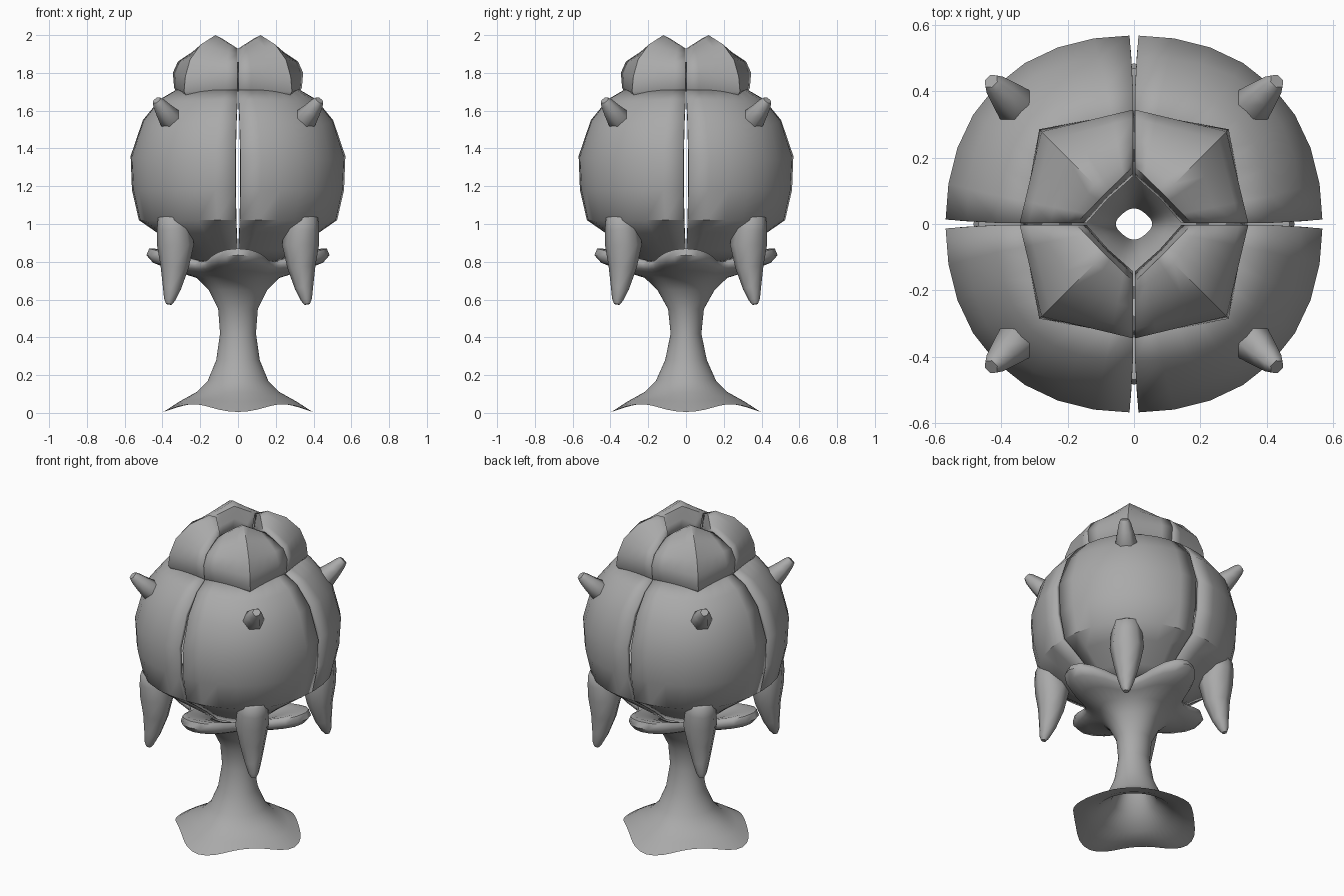
import bpy, bmesh, math
from mathutils import Vector, Matrix

if "Cube" in bpy.data.objects:
    bpy.data.objects.remove(bpy.data.objects["Cube"])

mat = bpy.data.materials.new("stone grey")
mat.diffuse_color = (0.4, 0.4, 0.4, 1)
mat.use_nodes = True
mat.node_tree.nodes["Principled BSDF"].inputs["Base Color"].default_value = mat.diffuse_color


def finish(name, bm, thick=0.0, angle=40):
    me = bpy.data.meshes.new(name)
    bm.to_mesh(me)
    bm.free()
    me.materials.append(mat)
    ob = bpy.data.objects.new(name, me)
    bpy.context.collection.objects.link(ob)
    if thick:
        m = ob.modifiers.new("shell", 'SOLIDIFY')
        m.thickness, m.offset = thick, -1
    bpy.context.view_layer.objects.active = ob
    ob.select_set(True)
    bpy.ops.object.shade_smooth_by_angle(angle=math.radians(angle))
    ob.select_set(False)
    return ob


def lobed_sheet(rings, start, sweep, steps, gap=lambda z: 0.0, closed=False,
                straight=False, power=1.0):
    """Loft rings of (axis radius, axis z, diagonal radius, diagonal z)."""
    bm = bmesh.new()
    rows = []
    mid = start + sweep / 2
    for ra, za, rd, zd in rings:
        row = []
        for j in range(steps if closed else steps + 1):
            a = start + sweep * j / steps
            if straight:
                # straight plan edges between axis and diagonal corners
                b = a % (math.pi / 2)
                b = min(b, math.pi / 2 - b)
                h = math.sqrt(.5)
                r = ra * rd * h / (rd * h * math.cos(b) + (ra - rd * h) * math.sin(b))
                w = 1 - r * math.sin(b) / (rd * h)
                z = zd + (za - zd) * w
            else:
                w = abs(math.cos(2 * a)) ** (2 * power)
                r, z = rd + (ra - rd) * w, zd + (za - zd) * w
            g = gap(z)
            gx = math.copysign(g, math.cos(mid))
            gy = math.copysign(g, math.sin(mid))
            row.append(bm.verts.new((r * math.cos(a) + gx, r * math.sin(a) + gy, z)))
        rows.append(row)
    for lo, hi in zip(rows, rows[1:] + (rows[:1] if closed else [])):
        for j in range(steps):
            k = (j + 1) % len(lo)
            bm.faces.new((lo[j], lo[k], hi[k], hi[j]))
    return bm


def horn(name, path, turn, sides=8):
    """Tapered tube along (distance out, z, radius), on the diagonal."""
    bm = bmesh.new()
    pts = [Vector((d, 0, z)) for d, z, _ in path]
    rows = []
    for i, (d, z, r) in enumerate(path):
        t = (pts[min(i + 1, len(pts) - 1)] - pts[max(i - 1, 0)]).normalized()
        side = Vector((0, 1, 0))
        up = t.cross(side)
        rows.append([bm.verts.new(pts[i] + r * (math.cos(b) * side + math.sin(b) * up))
                     for b in (2 * math.pi * j / sides for j in range(sides))])
    for lo, hi in zip(rows, rows[1:]):
        for j in range(sides):
            k = (j + 1) % sides
            bm.faces.new((lo[j], lo[k], hi[k], hi[j]))
    bm.faces.new(rows[0])
    bm.faces.new(rows[-1])
    bmesh.ops.recalc_face_normals(bm, faces=bm.faces)
    bmesh.ops.rotate(bm, verts=bm.verts, matrix=Matrix.Rotation(turn, 3, 'Z'))
    return finish(name, bm, angle=60)


# Hollow stem: flared foot, narrow waist, four leaf pads, then the inner lining
stem_outside = [(.395, .005, .34, .045), (.31, .06, .28, .07), (.22, .11, .22, .10),
                (.16, .17, .16, .17), (.115, .28, .115, .28), (.095, .42, .095, .42),
                (.105, .55, .105, .55), (.155, .65, .15, .65), (.22, .715, .19, .71),
                (.35, .755, .24, .74), (.45, .795, .27, .76), (.485, .835, .28, .78),
                (.47, .87, .275, .80)]
stem_inside = [(.44, .87, .25, .805), (.33, .83, .21, .785), (.20, .77, .16, .75),
               (.10, .62, .09, .62), (.055, .42, .05, .42), (.075, .28, .07, .28),
               (.13, .15, .13, .15), (.22, .075, .22, .075), (.31, .035, .28, .05)]
bm = lobed_sheet(stem_outside + stem_inside, 0, 2 * math.pi, 48, closed=True, power=1.2)
for v in bm.verts:
    v.co.y *= 1 - 0.15 * math.exp(-((v.co.z - .45) / .15) ** 2)
finish("stem", bm, angle=60)

# Profiles of the four body petals and of the crown pieces above them
petal = [(.20, .78, .20, .78), (.31, .87, .33, .86), (.43, .96, .45, .95),
         (.515, 1.02, .53, 1.02), (.548, 1.18, .56, 1.18), (.555, 1.36, .57, 1.34),
         (.495, 1.55, .53, 1.52), (.41, 1.66, .44, 1.65), (.29, 1.73, .31, 1.73)]
crown = [(.31, 1.68, .36, 1.65), (.335, 1.72, .40, 1.70), (.342, 1.80, .39, 1.78),
         (.315, 1.86, .355, 1.87), (.25, 1.90, .275, 1.95), (.20, 1.925, .165, 2.0),
         (.17, 1.93, .122, 1.985), (.15, 1.86, .112, 1.91), (.14, 1.79, .105, 1.83)]


def seam(z):
    return 0.003 + 0.011 * max(0, 1 - ((z - 1.27) / .4) ** 2)


for q in range(4):
    start = q * math.pi / 2
    diag = start + math.pi / 4
    n = str(q + 1)
    finish("body_petal_" + n, lobed_sheet(petal, start, math.pi / 2, 8, seam), 0.025)
    finish("crown_petal_" + n,
           lobed_sheet(crown, start, math.pi / 2, 8, lambda z: 0.003, straight=True),
           0.012, 50)
    # Short upper thorn and long hanging claw
    horn("thorn_" + n, [(.46, 1.52, .05), (.51, 1.56, .062), (.56, 1.605, .046),
                        (.595, 1.64, .034), (.61, 1.655, .024)], diag, 6)
    horn("claw_" + n, [(.50, 1.065, .045), (.49, 1.045, .078), (.48, .98, .09),
                       (.468, .89, .098), (.475, .77, .074), (.495, .66, .048),
                       (.512, .60, .03), (.517, .575, .015)], diag)
